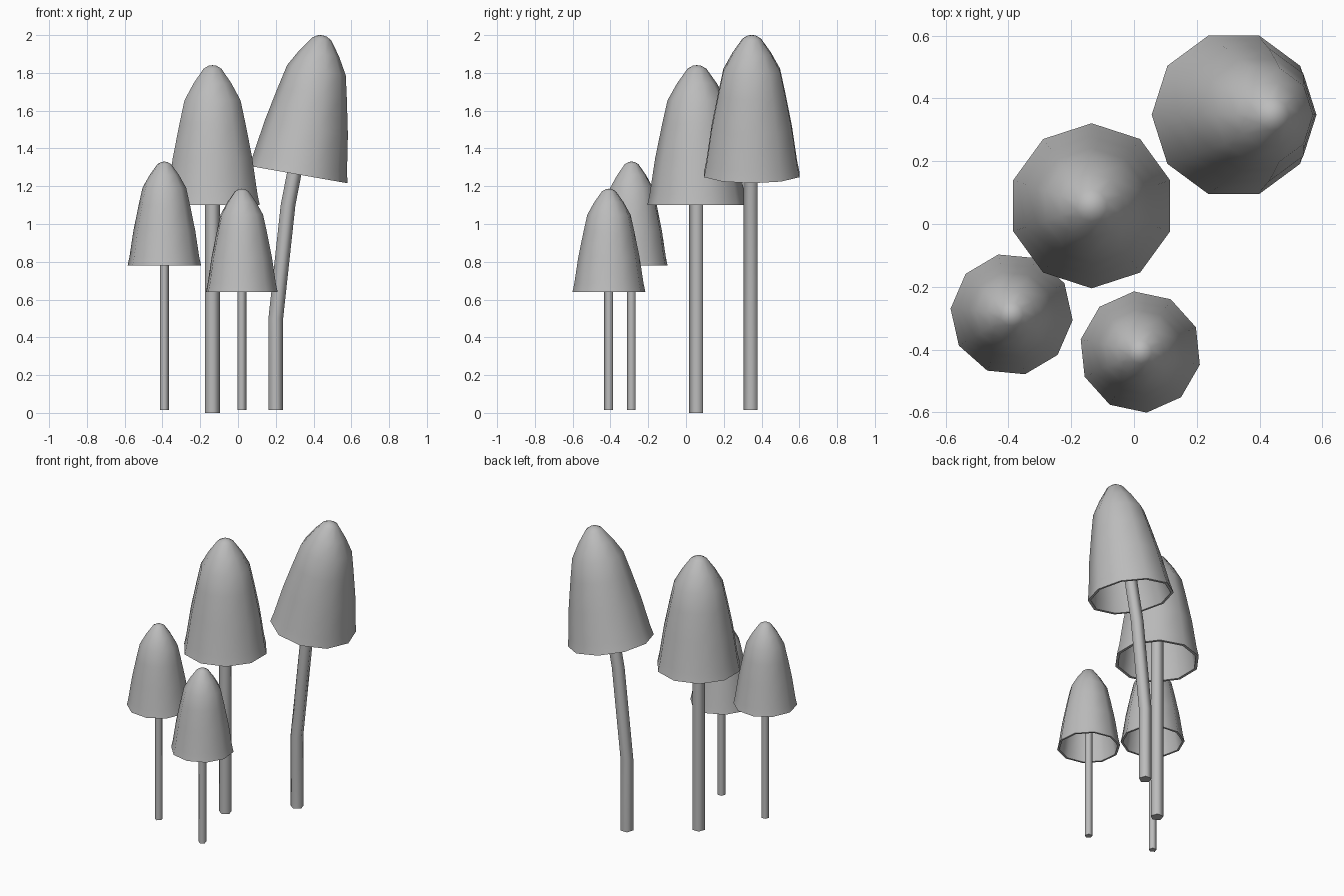
import bpy, bmesh, math
from mathutils import Vector, Matrix

if "Cube" in bpy.data.objects:
    bpy.data.objects.remove(bpy.data.objects["Cube"])


def make_mat(name, v):
    m = bpy.data.materials.new(name)
    m.diffuse_color = (v, v, v, 1)
    m.use_nodes = True
    m.node_tree.nodes["Principled BSDF"].inputs["Base Color"].default_value = m.diffuse_color
    return m


GREY = make_mat("mushroom_grey", 0.5)


def finish(name, bm, angle):
    bmesh.ops.recalc_face_normals(bm, faces=bm.faces[:])
    me = bpy.data.meshes.new(name)
    bm.to_mesh(me)
    bm.free()
    me.materials.append(GREY)
    ob = bpy.data.objects.new(name, me)
    bpy.context.collection.objects.link(ob)
    bpy.ops.object.select_all(action='DESELECT')
    ob.select_set(True)
    bpy.context.view_layer.objects.active = ob
    bpy.ops.object.shade_smooth_by_angle(angle=math.radians(angle))
    return ob


def bridge(bm, a, b):
    n = len(a)
    for i in range(n):
        j = (i + 1) % n
        bm.faces.new((a[i], a[j], b[j], b[i]))


# bell profile (radius, height), outside from rim to near the tip, then inside back down
OUTER = [(.263, 0), (.250, .06), (.221, .25), (.184, .43), (.156, .555),
         (.105, .645), (.05, .722), (.022, .738)]
INNER = [(.022, .715), (.09, .635), (.14, .545), (.168, .42), (.205, .25),
         (.234, .06), (.245, 0)]


def cap(name, pos, size, turn, lean=0.0):
    bm = bmesh.new()
    rings = []
    for r, h in OUTER + INNER:
        rings.append([bm.verts.new((r * math.cos(math.radians(turn + 36 * i)),
                                    r * math.sin(math.radians(turn + 36 * i)), h))
                      for i in range(10)])
    for k in range(len(rings)):
        if k == len(OUTER) - 1:      # close both skins at the tip
            tip = bm.verts.new((0, 0, .741))
            under = bm.verts.new((0, 0, .722))
            for i in range(10):
                bm.faces.new((rings[k][i], rings[k][(i + 1) % 10], tip))
                bm.faces.new((rings[k + 1][(i + 1) % 10], rings[k + 1][i], under))
        else:
            bridge(bm, rings[k], rings[(k + 1) % len(rings)])
    bm.transform(Matrix.Translation(pos) @ Matrix.Rotation(math.radians(lean), 4, 'Y')
                 @ Matrix.Scale(size, 4))
    return finish(name, bm, 50)


def stem(name, path, r):
    bm = bmesh.new()
    rings = []
    for p in path:
        rings.append([bm.verts.new(Vector(p) + Vector((r * math.cos(a), r * math.sin(a), 0)))
                      for a in [math.radians(-90 + 72 * i) for i in range(5)]])
    for a, b in zip(rings, rings[1:]):
        bridge(bm, a, b)
    bm.faces.new(rings[0])
    bm.faces.new(rings[-1])
    return finish(name, bm, 75)


# upright mushrooms: name, x, y, stem base, rim height, cap size, turn, stem radius
for n, x, y, z0, rim, s, turn, r in [
        ("middle", -.135, .058, 0, 1.10, 1.0, 90, .041),
        ("left", -.39, -.288, .015, .78, .743, -5.4, .025),
        ("front", .02, -.408, .015, .64, .738, -12, .025)]:
    cap(n + "_cap", (x, y, rim), s, turn)
    stem(n + "_stem", [(x, y, z0), (x, y, rim + .45 * s)], r)

# tall leaning mushroom
cap("leaning_cap", (.318, .348, 1.262), 1.01, 0, 10)
stem("leaning_stem", [(.2, .345, .015), (.2, .345, .5), (.265, .345, 1.1),
                      (.30, .346, 1.28), (.38, .348, 1.7)], .041)
